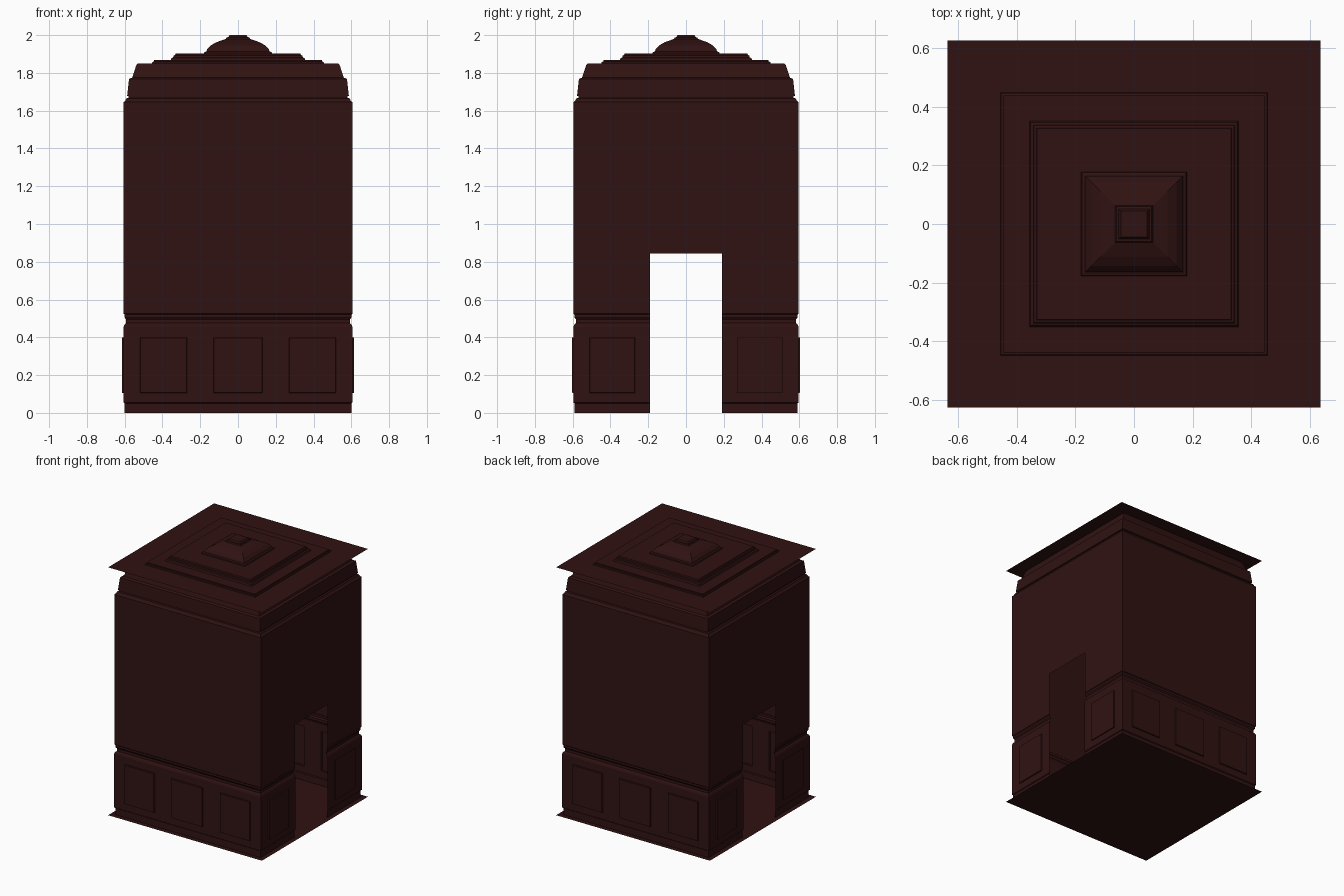
import bpy, bmesh
from mathutils import Vector

if "Cube" in bpy.data.objects:
    bpy.data.objects.remove(bpy.data.objects["Cube"])

mat = bpy.data.materials.new("dark_mahogany")
mat.diffuse_color = (0.03, 0.006, 0.006, 1)
mat.use_nodes = True
mat.node_tree.nodes["Principled BSDF"].inputs["Base Color"].default_value = mat.diffuse_color

HX, HY, DOOR, DOOR_TOP = 0.605, 0.595, 0.19, 0.845


def finish(bm, name):
    bmesh.ops.remove_doubles(bm, verts=bm.verts, dist=1e-5)
    me = bpy.data.meshes.new(name)
    bm.to_mesh(me)
    bm.free()
    ob = bpy.data.objects.new(name, me)
    bpy.context.collection.objects.link(ob)
    me.materials.append(mat)
    return ob


def loft(bm, rings, closed):
    """Skin a stack of plan outlines with quads."""
    rows = [[bm.verts.new(p) for p in r] for r in rings]
    grid = []
    for a, b in zip(rows, rows[1:]):
        n = len(a)
        grid.append([bm.faces.new((a[i], b[i], b[(i + 1) % n], a[(i + 1) % n]))
                     for i in range(n if closed else n - 1)])
    return grid, rows


def rect(x, y, z):
    return [(-x, -y, z), (x, -y, z), (x, y, z), (-x, y, z)]


def u_path(d, z, s):
    """Half of the room outline, from door to door, with panel breakpoints."""
    x, y = HX + d, HY + d
    half = [(x, DOOR), (x, 0.27), (x, 0.51), (x, y), (0.52, y), (0.27, y), (0.13, y)]
    full = half + [(-a, b) for a, b in reversed(half)]
    return [(a * s, b * s, z) for a, b in full]


def room_ring(d, z):
    return rect(HX + d, HY + d, z)


# wainscot with baseboard, recessed panels and chair rail
wainscot = [(-0.005, 0), (-0.005, 0.05), (0.001, 0.055), (0.001, 0.105), (0.001, 0.40),
            (0.001, 0.455), (-0.004, 0.468), (-0.012, 0.475), (-0.012, 0.495),
            (-0.005, 0.505), (-0.005, 0.52), (0, 0.525)]
bm = bmesh.new()
for s in (1, -1):
    grid, _ = loft(bm, [u_path(d, z, s) for d, z in wainscot], False)
    for i in (1, 4, 6, 8, 11):
        f = grid[3][i]
        c = f.calc_center_median()
        out = Vector((0, 1 if c.y > 0 else -1, 0)) if abs(c.y) > 0.55 else Vector((1 if c.x > 0 else -1, 0, 0))
        bmesh.ops.inset_individual(bm, faces=[f], thickness=0.004, depth=0)
        for v in f.verts:
            v.co += out * 0.008
finish(bm, "wainscot")

# walls: split around the doorways below, continuous above
bm = bmesh.new()
for s in (1, -1):
    loft(bm, [u_path(0, 0.525, s), u_path(0, DOOR_TOP, s)], False)
loft(bm, [room_ring(0, DOOR_TOP), room_ring(0, 1.645)], True)
finish(bm, "walls")

# crown moulding leaning in under the ceiling
crown = [(0, 1.645), (-0.008, 1.652), (-0.014, 1.665), (-0.025, 1.668), (-0.025, 1.677),
         (-0.018, 1.677), (-0.028, 1.768), (-0.045, 1.775), (-0.05, 1.79),
         (-0.066, 1.84), (-0.075, 1.85)]
bm = bmesh.new()
loft(bm, [room_ring(d, z) for d, z in crown], True)
finish(bm, "crown_moulding")

# stepped tray ceiling rising to a small central pyramid
tray = [(0.635, 1.85), (0.455, 1.85), (0.453, 1.858), (0.445, 1.86), (0.445, 1.867),
        (0.357, 1.867), (0.352, 1.878), (0.343, 1.882), (0.341, 1.892), (0.333, 1.894),
        (0.33, 1.903), (0.18, 1.903), (0.178, 1.91), (0.167, 1.914), (0.163, 1.925),
        (0.145, 1.945), (0.115, 1.962), (0.064, 1.98), (0.06, 1.988), (0.052, 1.989),
        (0.045, 2.0)]
bm = bmesh.new()
_, rows = loft(bm, [rect(x, x * 0.984, z) for x, z in tray], True)
bm.faces.new(rows[-1])
finish(bm, "tray_ceiling")

# floor
bm = bmesh.new()
bm.faces.new([bm.verts.new(p) for p in rect(0.635, 0.625, 0)])
finish(bm, "floor")
